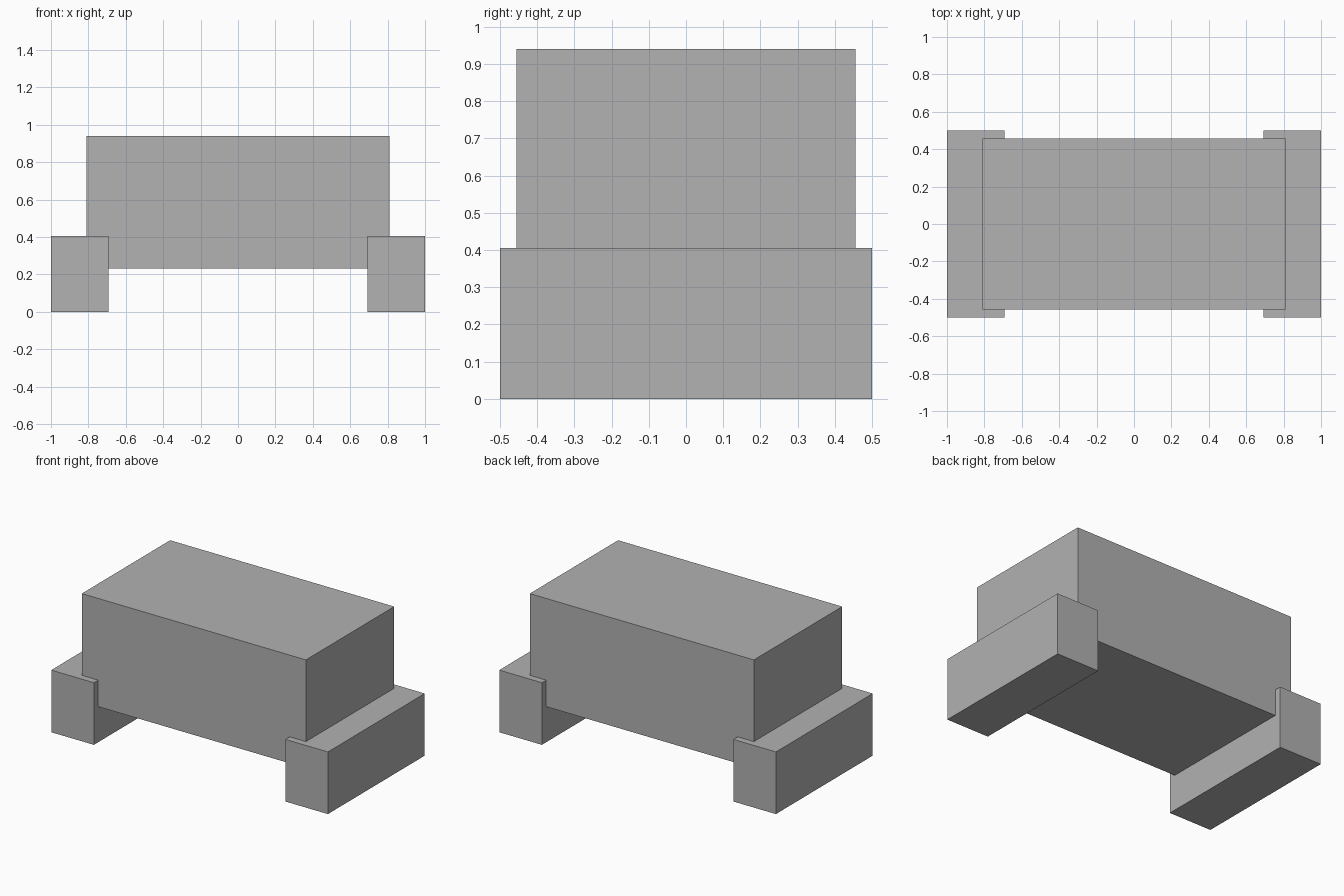
import bpy

default_cube = bpy.data.objects.get("Cube")
if default_cube:
    bpy.data.objects.remove(default_cube, do_unlink=True)

# Single flat colour
GREY = (0.445, 0.445, 0.445, 1.0)
grey = bpy.data.materials.new("plain grey")
grey.use_nodes = True
grey.diffuse_color = GREY
grey.node_tree.nodes["Principled BSDF"].inputs["Base Color"].default_value = GREY


def box(name, low, high):
    """Add a box spanning two opposite corners."""
    centre = [(a + b) / 2 for a, b in zip(low, high)]
    size = [b - a for a, b in zip(low, high)]
    bpy.ops.mesh.primitive_cube_add(size=1, location=centre)
    part = bpy.context.object
    part.name = name
    part.scale = size
    bpy.ops.object.transform_apply(location=False, rotation=False, scale=True)
    part.data.materials.append(grey)
    return part


# Main block
box("body", (-0.81, -0.456, 0.233), (0.81, 0.456, 0.94))

# Long foot blocks at both ends
foot_low, foot_high = 0.692, 1.0
box("left_foot", (foot_low, -0.5, 0), (foot_high, 0.5, 0.406))
box("right_foot", (-foot_high, -0.5, 0), (-foot_low, 0.5, 0.406))
